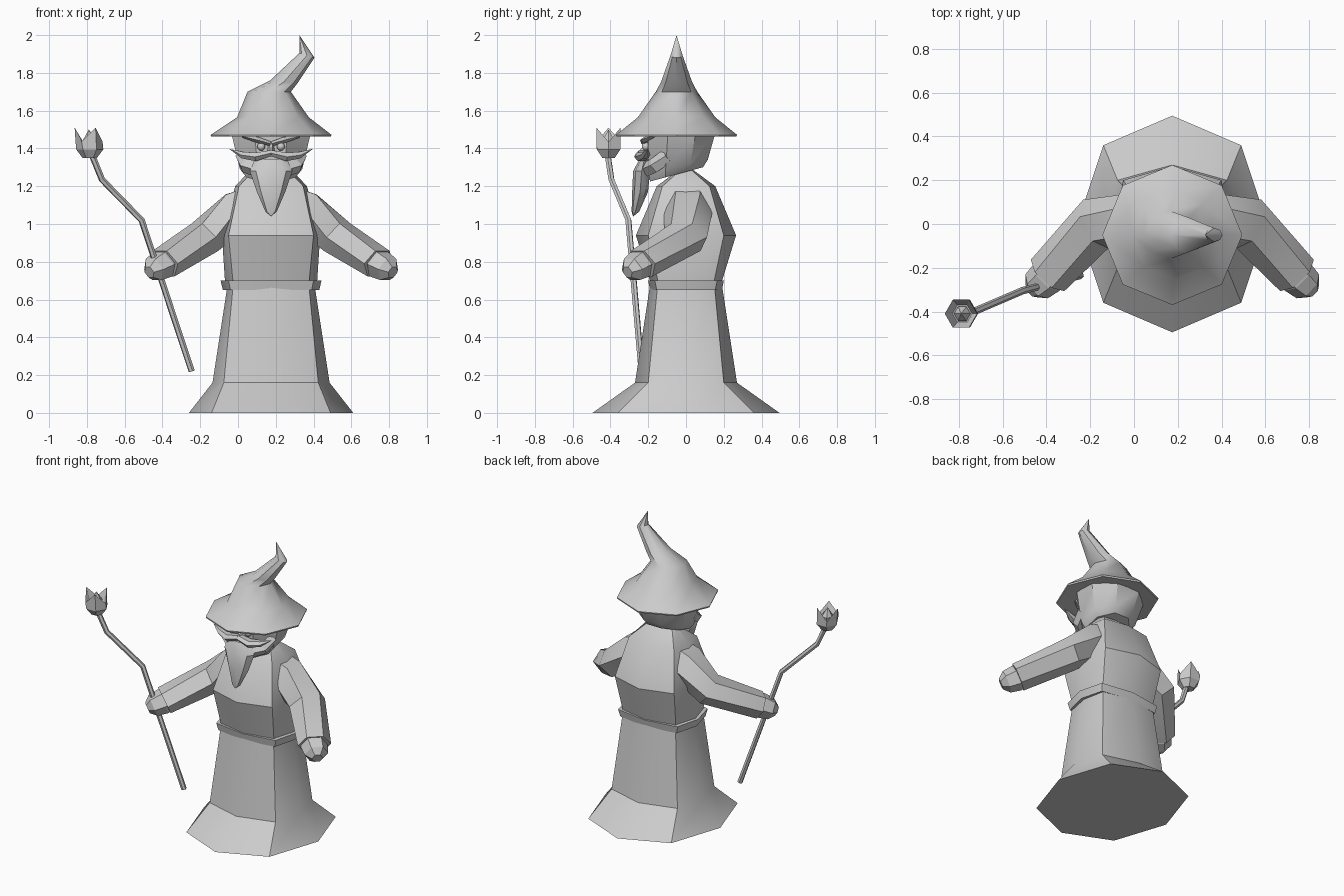
import bpy, bmesh, math
from mathutils import Vector

if "Cube" in bpy.data.objects:
    bpy.data.objects.remove(bpy.data.objects["Cube"])

CX = 0.175          # body axis
grey = bpy.data.materials.new("plain grey")
grey.diffuse_color = (0.6, 0.6, 0.6, 1)
grey.use_nodes = True
grey.node_tree.nodes["Principled BSDF"].inputs["Base Color"].default_value = grey.diffuse_color


def loft(name, rings, tip=None, angle=35, cap_start=True, cap_end=True):
    """Skin a list of equal-length point rings, optionally closing on a tip point."""
    bm = bmesh.new()
    vs = [[bm.verts.new(p) for p in r] for r in rings]
    n = len(vs[0])
    for a, b in zip(vs, vs[1:]):
        for i in range(n):
            bm.faces.new((a[i], a[(i + 1) % n], b[(i + 1) % n], b[i]))
    if cap_start:
        bm.faces.new(vs[0][::-1])
    if tip:
        t = bm.verts.new(tip)
        for i in range(n):
            bm.faces.new((vs[-1][i], vs[-1][(i + 1) % n], t))
    elif cap_end:
        bm.faces.new(vs[-1])
    bmesh.ops.recalc_face_normals(bm, faces=bm.faces)
    me = bpy.data.meshes.new(name)
    bm.to_mesh(me)
    bm.free()
    me.materials.append(grey)
    ob = bpy.data.objects.new(name, me)
    bpy.context.collection.objects.link(ob)
    if angle:
        bpy.ops.object.select_all(action='DESELECT')
        ob.select_set(True)
        bpy.context.view_layer.objects.active = ob
        bpy.ops.object.shade_smooth_by_angle(angle=math.radians(angle))
    return ob


def octagon(z, rx, ry, dx=None, dy=None, cx=CX, cy=0):
    """Octagon with corners on the axes and separately set diagonal corners."""
    dx = rx * 0.71 if dx is None else dx
    dy = ry * 0.71 if dy is None else dy
    pts = [(rx, 0), (dx, dy), (0, ry), (-dx, dy), (-rx, 0), (-dx, -dy), (0, -ry), (dx, -dy)]
    return [(cx + x, cy + y, z) for x, y in pts]


def tube_rings(path, sizes, n=6, turn=0.0):
    """Rings across a path, mitred at the bends; sizes are (side, height) radii."""
    path = [Vector(p) for p in path]
    out = []
    for i, p in enumerate(path):
        d = Vector()
        if i:
            d += (p - path[i - 1]).normalized()
        if i < len(path) - 1:
            d += (path[i + 1] - p).normalized()
        d.normalize()
        side = d.cross(Vector((0, 0, 1))).normalized()
        up = side.cross(d)
        a, b = sizes[i]
        out.append([p + side * a * math.cos(turn + math.tau * k / n)
                    + up * b * math.sin(turn + math.tau * k / n) for k in range(n)])
    return out


# robe: flared skirt and upper body
loft("robe_skirt", [octagon(0, .435, .495, .315, .36), octagon(.16, .31, .27, .25, .2),
                    octagon(.68, .23, .19, .2, .15)])
loft("robe_torso", [octagon(.68, .243, .185, .2, .145), octagon(.94, .26, .265, .225, .2),
                    octagon(1.2, .19, .155, .17, .125), octagon(1.285, .11, .04, .09, .03)])
loft("belt", [octagon(.65, .255, .19, .215, .155), octagon(.70, .267, .2, .225, .165)])

# sleeves and hands
for s, label in ((1, "right"), (-1, "left")):
    def at(x, y, z):
        return (CX + s * x, y, z)
    loft(label + "_sleeve", tube_rings(
        [at(.08, .01, 1.10), at(.19, .01, 1.065), at(.35, .0, .93), at(.57, -.235, .79)],
        [(.13, .12), (.13, .12), (.125, .1), (.105, .085)]))
    loft(label + "_hand", tube_rings(
        [at(.54, -.205, .81), at(.575, -.245, .785), at(.62, -.285, .76), at(.645, -.31, .745)],
        [(.07, .07), (.085, .08), (.075, .07), (.035, .035)]), angle=0)

# head: tapered eight-sided block with a sloping jaw
def head_ring(rx, y0, y1, z, slope):
    pts = []
    for k in range(8):
        a = math.tau * (k + .5) / 8
        y = (y0 + y1) / 2 + (y1 - y0) / 2 * math.sin(a) / .924
        pts.append((CX + rx * math.cos(a) / .924, y, z + slope * (y - y0)))
    return pts

loft("head", [head_ring(.13, -.19, .09, 1.225, .27), head_ring(.165, -.2, .115, 1.27, .22),
              head_ring(.21, -.2, .155, 1.48, 0)])
bpy.ops.object.select_all(action='DESELECT')

# nose
loft("nose", [[(CX - .03, -.19, 1.36), (CX + .03, -.19, 1.36), (CX + .012, -.19, 1.44),
               (CX - .012, -.19, 1.44)]], tip=(CX, -.27, 1.37), angle=0)

# eyes, brows and moustache halves
for s, label in ((1, "right"), (-1, "left")):
    bpy.ops.mesh.primitive_uv_sphere_add(segments=10, ring_count=6, radius=.022,
                                         location=(CX + s * .052, -.212, 1.41))
    eye = bpy.context.object
    eye.name = label + "_eye"
    eye.data.materials.append(grey)
    bpy.ops.object.shade_smooth()
    loft(label + "_brow", tube_rings(
        [(CX + s * .005, -.215, 1.425), (CX + s * .07, -.222, 1.445), (CX + s * .15, -.17, 1.465)],
        [(.022, .012), (.022, .016), (.012, .008)], n=4), angle=0)
    loft(label + "_moustache", tube_rings(
        [(CX, -.235, 1.375), (CX + s * .08, -.235, 1.355), (CX + s * .15, -.215, 1.365)],
        [(.03, .018), (.04, .026), (.028, .02)]), tip=(CX + s * .222, -.2, 1.398))
    # whiskers running down the cheek
    loft(label + "_cheek_whisker", tube_rings(
        [(CX + s * .165, -.10, 1.36), (CX + s * .14, -.17, 1.31), (CX + s * .08, -.21, 1.29)],
        [(.025, .04), (.03, .04), (.03, .04)], n=4), angle=0)

# beard
loft("beard", [octagon(1.345, .085, .025, cy=-.22), octagon(1.28, .113, .045, cy=-.235),
               octagon(1.17, .075, .042, cy=-.243), octagon(1.065, .03, .02, cy=-.268)],
     tip=(CX, -.28, 1.04))

# hat: thin brim and a crooked cone, rings given by left and right end points
def hat_ring(xl, zl, xr, zr, ry):
    pts = []
    for k in range(8):
        a = math.tau * k / 8
        t = (1 + math.cos(a)) / 2
        pts.append((xl + (xr - xl) * t, -.05 + ry * math.sin(a), zl + (zr - zl) * t))
    return pts

loft("hat", [hat_ring(-.03, 1.475, .38, 1.475, .205), hat_ring(-.142, 1.462, .492, 1.462, .317),
             hat_ring(-.145, 1.472, .495, 1.472, .32), hat_ring(-.005, 1.565, .375, 1.565, .205),
             hat_ring(.05, 1.70, .28, 1.70, .11), hat_ring(.17, 1.76, .315, 1.745, .082),
             hat_ring(.325, 1.905, .405, 1.88, .032)], tip=(.325, -.05, 2.0), angle=40)

# staff
loft("staff", tube_rings([(-.245, -.235, .22), (-.51, -.305, 1.02), (-.72, -.395, 1.235),
                          (-.775, -.415, 1.37)], [(.017, .017)] * 4))

# staff head: six-sided cup with alternating prongs around a crystal
def cup_ring(r, z, spike=0, shift=0):
    return [(-.785 + shift + r * math.cos(math.tau * k / 6), -.41 + r * math.sin(math.tau * k / 6),
             z + (spike if k % 2 else 0)) for k in range(6)]

loft("staff_cup", [cup_ring(.038, 1.35), cup_ring(.072, 1.395), cup_ring(.074, 1.435, .075, -.006),
                   cup_ring(.045, 1.415)], angle=0)
loft("staff_crystal", [cup_ring(.03, 1.40), cup_ring(.038, 1.44)], tip=(-.79, -.41, 1.50), angle=0)
